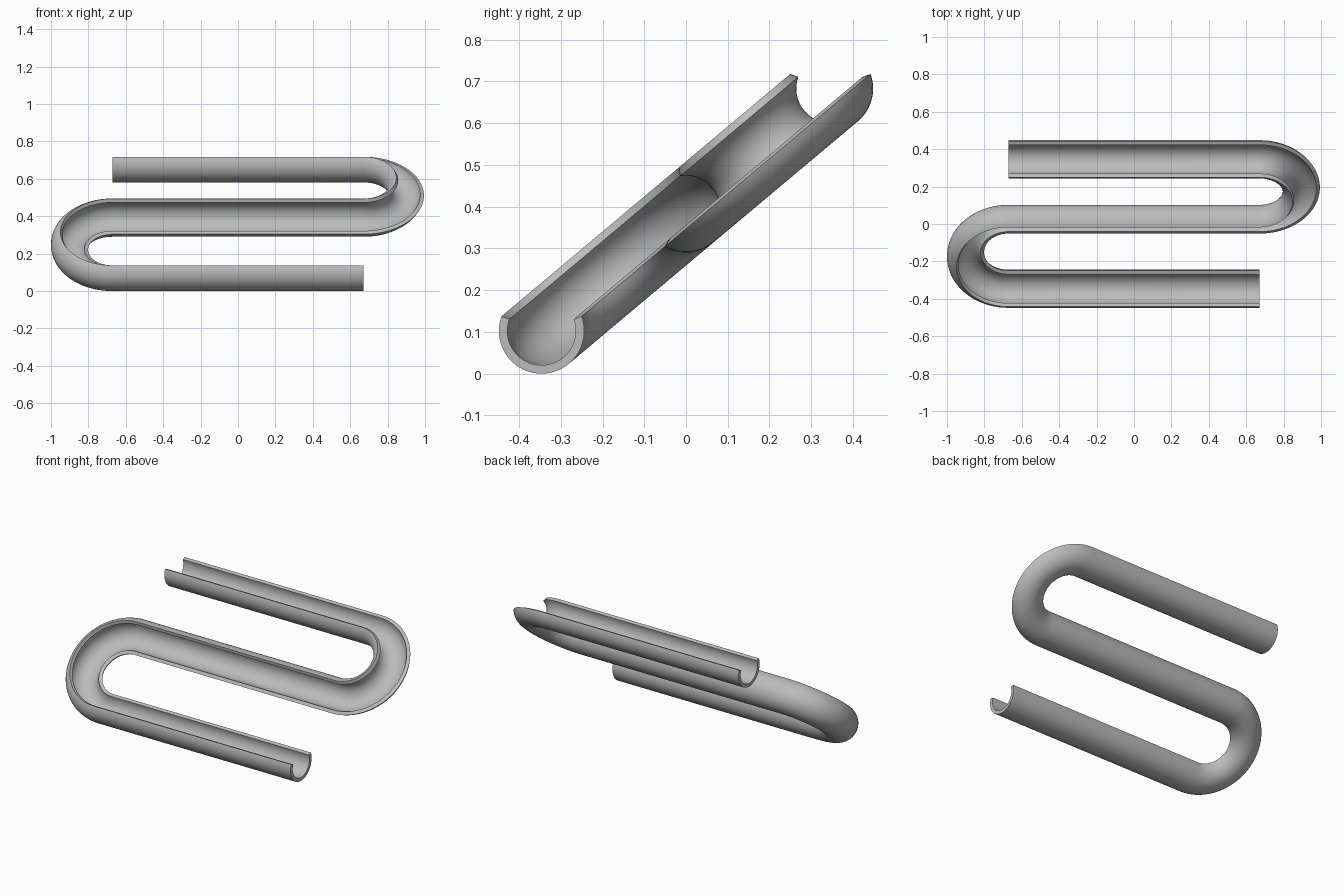
import bpy
import bmesh
from math import cos, sin, pi, radians
from mathutils import Matrix, Vector

cube = bpy.data.objects.get("Cube")
if cube:
    bpy.data.objects.remove(cube, do_unlink=True)

TILT = radians(40)      # slope of the plane the channel winds in
OUTER = 0.1023          # outer radius of the channel
INNER = 0.0818          # inner radius
BEND = 0.2258           # centreline radius of the U-bends
HALF = 0.672            # half length of the straight runs
LIP = radians(20)       # how far the walls rise past the horizontal
BEND_STEPS = 40
ARC_STEPS = 40

grey = bpy.data.materials.new("plain_grey")
grey.use_nodes = True
colour = (0.5, 0.5, 0.5, 1)
grey.diffuse_color = colour
grey.node_tree.nodes["Principled BSDF"].inputs["Base Color"].default_value = colour


def channel_profile():
    """C-shaped section (across, up), upright on the lowest run once tilted."""
    start, sweep = pi - LIP, pi + 2 * LIP
    angles = [start + sweep * i / ARC_STEPS - TILT for i in range(ARC_STEPS + 1)]
    outer = [(OUTER * cos(a), OUTER * sin(a)) for a in angles]
    inner = [(INNER * cos(a), INNER * sin(a)) for a in reversed(angles)]
    return outer + inner


def winding_path():
    """S-shaped centreline: (point, across direction) pairs in the flat plane."""
    up = Vector((0, 1, 0))
    path = [(Vector((HALF, -2 * BEND, 0)), up)]
    for side in (-1, 1):
        centre = Vector((side * HALF, side * BEND, 0))
        for i in range(BEND_STEPS + 1):
            a = pi * i / BEND_STEPS
            radial = Vector((side * sin(a), -cos(a), 0))
            path.append((centre + radial * BEND, radial * side))
    path.append((Vector((-HALF, 2 * BEND, 0)), up))
    return path


# Sweep the section along the centreline
bm = bmesh.new()
profile = channel_profile()
rings = [[bm.verts.new(p + across * u + Vector((0, 0, n))) for u, n in profile]
         for p, across in winding_path()]
count = len(profile)
for ring, following in zip(rings, rings[1:]):
    for i in range(count):
        j = (i + 1) % count
        bm.faces.new((ring[i], ring[j], following[j], following[i]))

# Close both cut ends with strips between the inner and outer walls
for ring in (rings[0], rings[-1]):
    for i in range(ARC_STEPS):
        bm.faces.new((ring[i], ring[i + 1], ring[count - 2 - i], ring[count - 1 - i]))
bmesh.ops.recalc_face_normals(bm, faces=bm.faces[:])

# Tilt the winding plane and stand it on the ground
rise = OUTER + 2 * BEND * sin(TILT)
bm.transform(Matrix.Translation((0, 0, rise)) @ Matrix.Rotation(TILT, 4, "X"))

mesh = bpy.data.meshes.new("winding_channel")
bm.to_mesh(mesh)
bm.free()
mesh.materials.append(grey)
channel = bpy.data.objects.new("winding_channel", mesh)
bpy.context.collection.objects.link(channel)

bpy.ops.object.select_all(action="DESELECT")
channel.select_set(True)
bpy.context.view_layer.objects.active = channel
bpy.ops.object.shade_smooth_by_angle(angle=radians(30))
